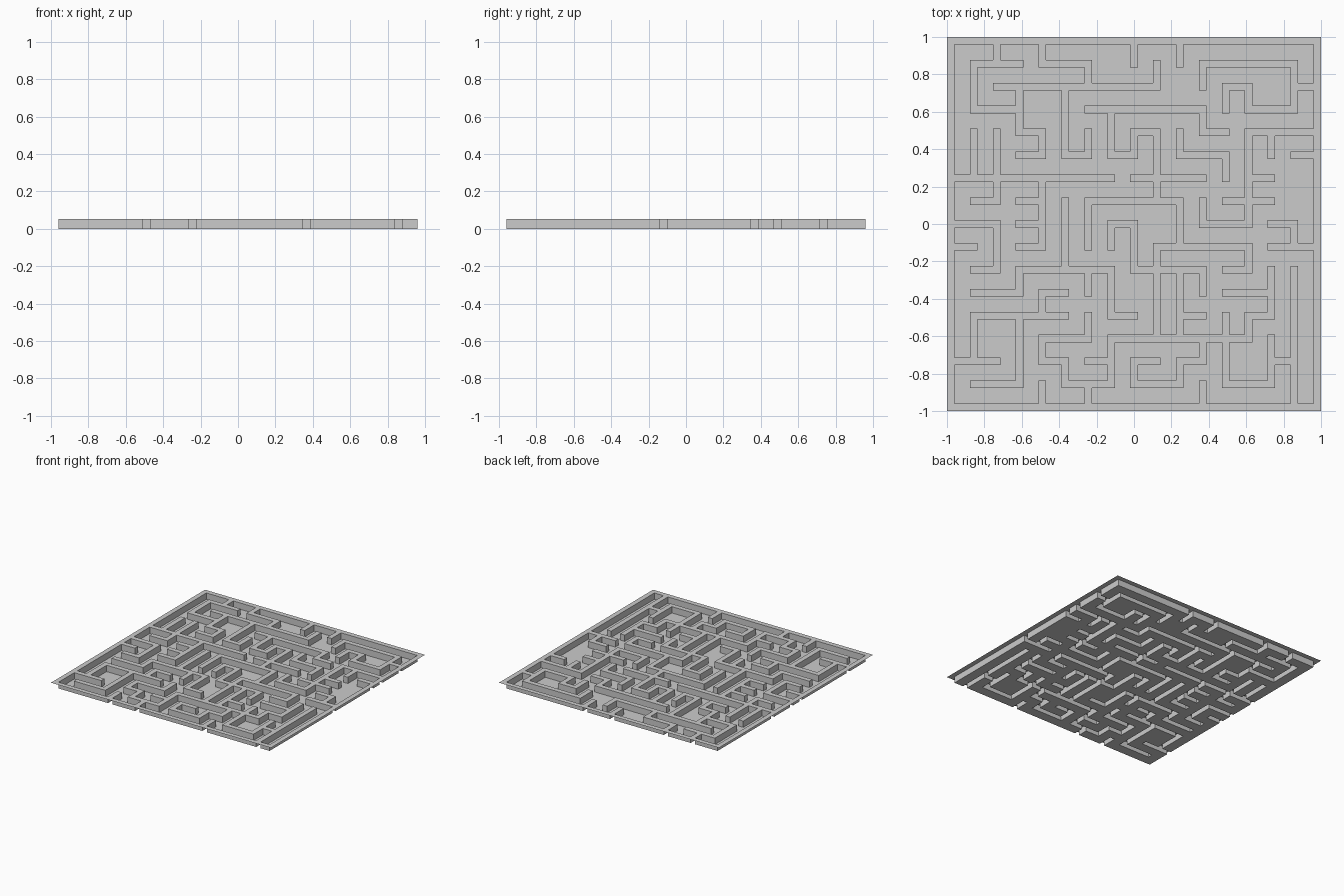
import bpy, bmesh

if "Cube" in bpy.data.objects:
    bpy.data.objects.remove(bpy.data.objects["Cube"])

# Maze lattice: 17 x 17 posts, wall width 1 unit, corridor width 2 units
POSTS = 17
N = 3 * (POSTS - 1) + 1
U = 2.0 / N
H = 0.052

# Horizontal walls: row (0 = back) -> "from-to" post columns
ROWS = {
    0: "0-16", 1: "1-3 4-6 11-15", 2: "2-9 12-13 15-16", 3: "1-3 6-11 13-15",
    4: "3-4 8-9 11-12 13-16", 5: "3-4 5-6 7-8 10-12 15-16", 6: "0-7 8-11 13-14",
    7: "1-2 3-4 6-10 12-14", 8: "0-2 3-4 7-8 11-13 14-15",
    9: "0-1 3-4 9-13 14-16", 10: "1-2 3-7 8-11 12-13", 11: "1-3 4-5 12-14",
    12: "1-5 7-8 10-11 13-14", 13: "4-6 7-13", 14: "0-2 4-5 6-7 8-9 10-11 14-15",
    15: "1-3 5-7 8-10 12-14", 16: "0-16",
}
# Vertical walls: column (0 = left) -> "from-to" post rows
COLS = {
    0: "0-16", 1: "1-3 4-6 12-14", 2: "0-1 4-7 8-10", 3: "2-4 10-11 12-15",
    4: "0-1 4-5 6-9 11-12 13-14 15-16", 5: "2-5 7-10 14-15",
    6: "1-2 4-5 7-9 10-11 12-13 15-16", 7: "3-5 8-9 10-12 13-15",
    8: "0-1 4-5 8-10 14-15", 9: "1-2 4-7 9-13",
    10: "0-1 4-5 7-9 10-13 14-15", 11: "1-2 3-4 7-8 10-11 13-14 15-16",
    12: "2-3 5-6 12-15", 13: "2-3 4-8 9-10 12-13", 14: "4-5 10-12 13-15",
    15: "1-3 8-9 10-16", 16: "0-16",
}


def spans(text):
    return [tuple(map(int, s.split("-"))) for s in text.split()]


# Mark every grid square covered by a wall
wall = set()
for r, text in ROWS.items():
    for a, b in spans(text):
        wall.update((i, 3 * r) for i in range(3 * a, 3 * b + 1))
for c, text in COLS.items():
    for a, b in spans(text):
        wall.update((3 * c, j) for j in range(3 * a, 3 * b + 1))

bm = bmesh.new()
cache = {}


def vert(i, j, up):
    key = (i, j, up)
    if key not in cache:
        cache[key] = bm.verts.new((-1 + i * U, 1 - j * U, H if up else 0.0))
    return cache[key]


def step(p, q):
    # vertical wall side from grid corner p to q
    bm.faces.new((vert(*p, False), vert(*q, False), vert(*q, True), vert(*p, True)))


for i in range(N):
    for j in range(N):
        up = (i, j) in wall
        # raised wall top or recessed floor
        bm.faces.new((vert(i, j + 1, up), vert(i + 1, j + 1, up),
                      vert(i + 1, j, up), vert(i, j, up)))
        if up:
            continue
        # sides facing into the corridor
        if (i - 1, j) in wall:
            step((i, j + 1), (i, j))
        if (i + 1, j) in wall:
            step((i + 1, j), (i + 1, j + 1))
        if (i, j - 1) in wall:
            step((i, j), (i + 1, j))
        if (i, j + 1) in wall:
            step((i + 1, j + 1), (i, j + 1))

me = bpy.data.meshes.new("maze_panel")
bm.to_mesh(me)
bm.free()
obj = bpy.data.objects.new("maze_panel", me)
bpy.context.collection.objects.link(obj)

# Single plain grey
mat = bpy.data.materials.new("light_grey")
mat.diffuse_color = (0.6, 0.6, 0.6, 1)
mat.use_nodes = True
mat.node_tree.nodes["Principled BSDF"].inputs["Base Color"].default_value = mat.diffuse_color
me.materials.append(mat)
